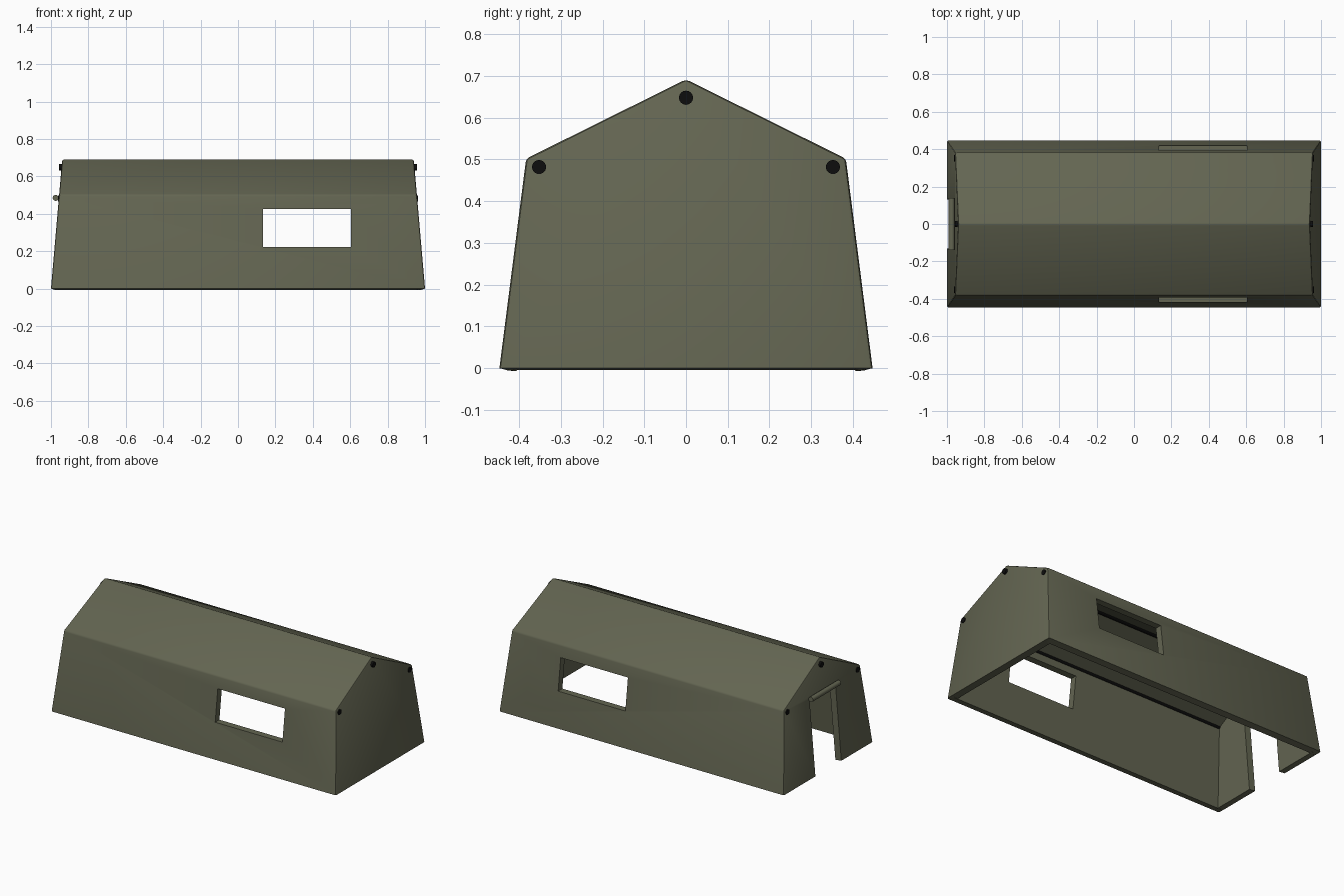
import bpy, bmesh, math
from mathutils import Matrix

cube = bpy.data.objects.get("Cube")
if cube:
    bpy.data.objects.remove(cube, do_unlink=True)


def material(name, rgb):
    m = bpy.data.materials.new(name)
    m.use_nodes = True
    m.diffuse_color = (*rgb, 1)
    bsdf = m.node_tree.nodes["Principled BSDF"]
    bsdf.inputs["Base Color"].default_value = (*rgb, 1)
    bsdf.inputs["Roughness"].default_value = 0.9
    return m


canvas = material("olive canvas", (0.125, 0.13, 0.083))
black = material("black pole", (0.004, 0.004, 0.004))


def make_object(name, bm, mat):
    bmesh.ops.recalc_face_normals(bm, faces=bm.faces)
    me = bpy.data.meshes.new(name)
    bm.to_mesh(me)
    bm.free()
    me.materials.append(mat)
    ob = bpy.data.objects.new(name, me)
    bpy.context.collection.objects.link(ob)
    return ob


def activate(ob):
    bpy.ops.object.select_all(action='DESELECT')
    ob.select_set(True)
    bpy.context.view_layer.objects.active = ob


def smooth(ob):
    activate(ob)
    bpy.ops.object.shade_smooth_by_angle(angle=math.radians(35))


def rod(name, axis, length, radius, centre, mat):
    bm = bmesh.new()
    bmesh.ops.create_cone(bm, cap_ends=True, segments=16, radius1=radius,
                          radius2=radius, depth=length)
    turn = Matrix.Rotation(math.pi / 2, 4, 'Y' if axis == 'X' else 'X')
    bm.transform(Matrix.Translation(centre) @ turn)
    ob = make_object(name, bm, mat)
    smooth(ob)
    return ob


def box(name, low, high):
    bm = bmesh.new()
    bmesh.ops.create_cube(bm, size=1)
    for v in bm.verts:
        v.co = [(a + b) / 2 + c * (b - a) for a, b, c in zip(low, high, v.co)]
    ob = make_object(name, bm, canvas)
    ob.hide_render = True
    return ob


# Tent skin: gabled section lofted between two leaning end walls
section = [(-0.447, 0), (-0.383, 0.502), (0, 0.692), (0.383, 0.502), (0.447, 0)]
bm = bmesh.new()
ends = [[bm.verts.new((s * (1 - 0.087 * z), y, z)) for y, z in section] for s in (-1, 1)]
for i in range(len(section) - 1):
    bm.faces.new((ends[0][i], ends[0][i + 1], ends[1][i + 1], ends[1][i]))
for end in ends:
    bm.faces.new(end)
bmesh.ops.recalc_face_normals(bm, faces=bm.faces)
folds = [e for e in bm.edges if not e.is_boundary]
bmesh.ops.bevel(bm, geom=folds, offset=0.009, segments=2, profile=0.5, affect='EDGES')
tent = make_object("tent_skin", bm, canvas)

# Canvas thickness
skin = tent.modifiers.new("thickness", 'SOLIDIFY')
skin.thickness = 0.042
skin.offset = -1
skin.use_even_offset = True

# Window and doorway openings
cutters = [
    box("window_cutter", (0.133, -1, 0.222), (0.605, 1, 0.425)),
    box("door_cutter", (-1.2, -0.13, -0.1), (-0.8, 0.13, 0.478)),
]
for cutter in cutters:
    cut = tent.modifiers.new("opening", 'BOOLEAN')
    cut.operation = 'DIFFERENCE'
    cut.solver = 'EXACT'
    cut.object = cutter
activate(tent)
for mod in list(tent.modifiers):
    bpy.ops.object.modifier_apply(modifier=mod.name)
for cutter in cutters:
    bpy.data.objects.remove(cutter, do_unlink=True)
smooth(tent)

# Frame poles poking out at both ends
rod("ridge_pole", 'X', 1.914, 0.017, (0, 0, 0.648), black)
for side, s in (("left", 1), ("right", -1)):
    rod("eave_pole_" + ("back" if s > 0 else "front"), 'X', 1.926, 0.017,
        (0, s * 0.352, 0.482), black)

# Rolled up door flap
rod("rolled_door_flap", 'Y', 0.28, 0.016, (-0.975, 0, 0.485), canvas)
